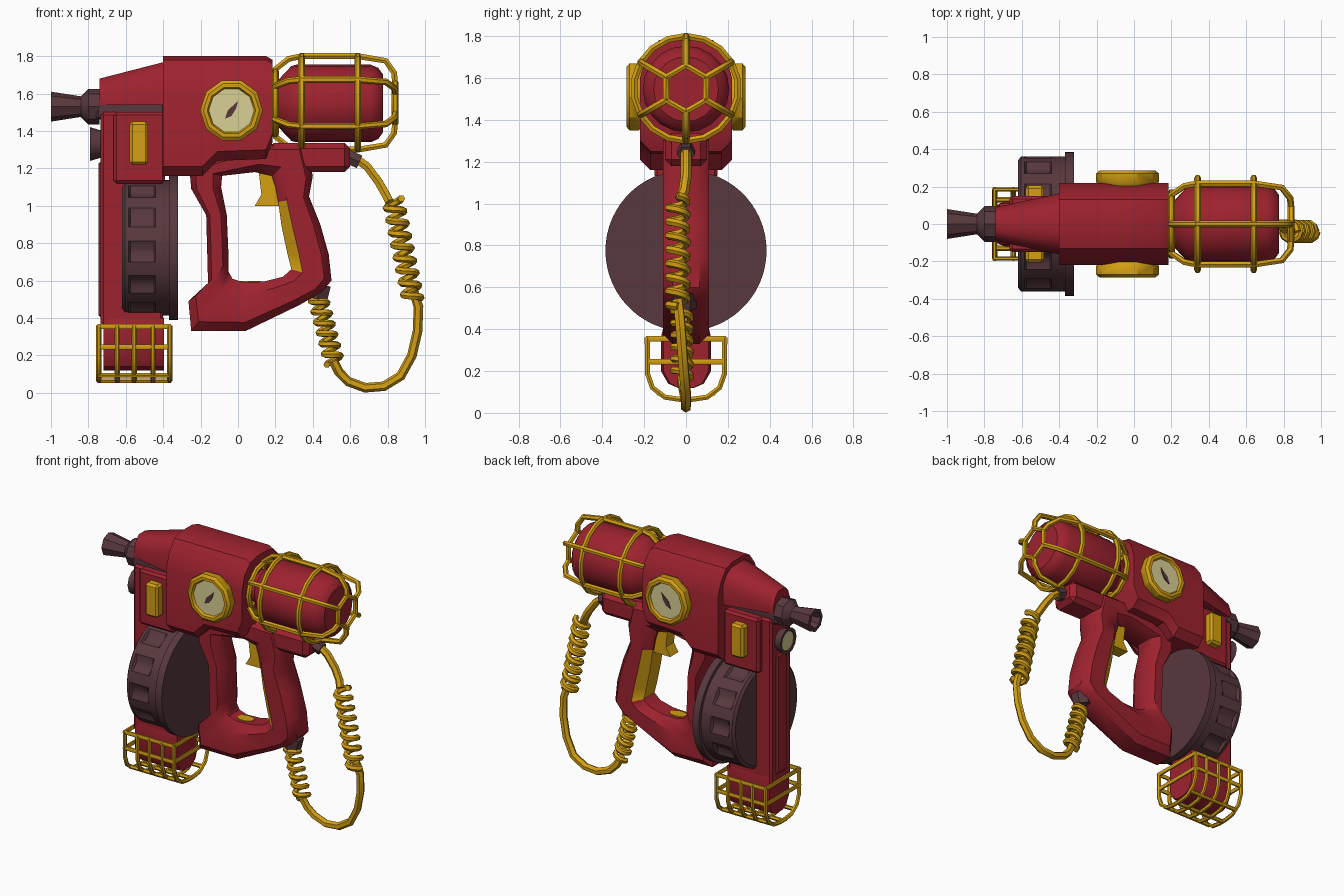
import bpy, bmesh, math
from mathutils import Vector

if "Cube" in bpy.data.objects:
    bpy.data.objects.remove(bpy.data.objects["Cube"])


def material(name, rgb):
    m = bpy.data.materials.new(name)
    m.diffuse_color = (*rgb, 1)
    m.use_nodes = True
    m.node_tree.nodes["Principled BSDF"].inputs["Base Color"].default_value = m.diffuse_color
    return m


RED = material("red_paint", (0.34, 0.016, 0.028))
YELLOW = material("yellow_paint", (0.66, 0.35, 0.006))
DARK = material("dark_metal", (0.098, 0.04, 0.048))
CREAM = material("cream_glass", (0.70, 0.63, 0.30))


def add(name, mesh, mat, angle=35):
    mesh.materials.append(mat)
    mesh.shade_smooth()
    mesh.set_sharp_from_angle(angle=math.radians(angle))
    ob = bpy.data.objects.new(name, mesh)
    bpy.context.collection.objects.link(ob)
    return ob


def loft(name, rings, mat, closed=False, caps=True, angle=35, bevel=0):
    """Skin a list of equal-length point rings."""
    bm = bmesh.new()
    rows = [[bm.verts.new(p) for p in ring] for ring in rings]
    n = len(rows[0])
    pairs = list(zip(rows, rows[1:])) + ([(rows[-1], rows[0])] if closed else [])
    for a, b in pairs:
        for i in range(n):
            j = (i + 1) % n
            bm.faces.new((a[i], a[j], b[j], b[i]))
    if caps and not closed:
        bm.faces.new(rows[0])
        bm.faces.new(rows[-1])
    bmesh.ops.recalc_face_normals(bm, faces=bm.faces)
    if bevel:
        bmesh.ops.bevel(bm, geom=bm.edges[:], offset=bevel, segments=1, affect='EDGES')
    mesh = bpy.data.meshes.new(name)
    bm.to_mesh(mesh)
    bm.free()
    return add(name, mesh, mat, angle)


def box(name, x0, x1, y0, y1, z0, z1, mat, bevel=0.015):
    rings = [[(x, y0, z0), (x, y1, z0), (x, y1, z1), (x, y0, z1)] for x in (x0, x1)]
    return loft(name, rings, mat, bevel=bevel)


def lathe_x(name, profile, z, mat, sides=16):
    """Turn (x, radius) pairs around a lengthwise axis."""
    rings = [[(x, r * math.cos(2 * math.pi * i / sides), z + r * math.sin(2 * math.pi * i / sides))
              for i in range(sides)] for x, r in profile]
    return loft(name, rings, mat)


def lathe_y(name, profile, x, z, mat, sides=10):
    rings = [[(x + r * math.cos(2 * math.pi * i / sides), y, z + r * math.sin(2 * math.pi * i / sides))
              for i in range(sides)] for y, r in profile]
    return loft(name, rings, mat)


def prism(name, pts, y0, y1, mat):
    return loft(name, [[(x, y, z) for x, z in pts] for y in (y0, y1)], mat)


def tube(name, pts, r, mat=YELLOW, cyclic=False):
    cu = bpy.data.curves.new(name + "_path", 'CURVE')
    cu.dimensions = '3D'
    cu.bevel_depth, cu.bevel_resolution, cu.use_fill_caps = r, 1, True
    sp = cu.splines.new('POLY')
    sp.points.add(len(pts) - 1)
    for p, co in zip(sp.points, pts):
        p.co = (*co, 1)
    sp.use_cyclic_u = cyclic
    tmp = bpy.data.objects.new(name + "_path", cu)
    bpy.context.collection.objects.link(tmp)
    mesh = bpy.data.meshes.new_from_object(tmp.evaluated_get(bpy.context.evaluated_depsgraph_get()))
    bpy.data.objects.remove(tmp)
    mesh.materials.clear()
    return add(name, mesh, mat, 50)


# Main body with rounded top and stepped belly
def body_ring(x, bot, top):
    half = [(0.17, bot), (0.22, bot + 0.05), (0.22, 1.60), (0.19, 1.70), (0.13, top - 0.02), (0.06, top)]
    return [(x, y, z) for y, z in half] + [(x, -y, z) for y, z in reversed(half)]


loft("body", [body_ring(*s) for s in ((-0.40, 1.16, 1.80), (-0.19, 1.16, 1.80), (-0.11, 1.24, 1.80),
                                      (0.15, 1.25, 1.80), (0.185, 1.34, 1.78))], RED)


# Tapered nose, barrel and muzzle
def nose_ring(x, w, top):
    half = [(w, 1.54), (w, top - 0.09), (w * 0.75, top - 0.03), (w * 0.4, top)]
    return [(x, y, z) for y, z in half] + [(x, -y, z) for y, z in reversed(half)]


loft("nose", [nose_ring(-0.74, 0.09, 1.68), nose_ring(-0.39, 0.165, 1.77)], RED)
box("barrel_bar", -0.76, -0.39, -0.09, 0.09, 1.46, 1.56, DARK)
lathe_x("muzzle", [(-0.92, 0.035), (-1.0, 0.055), (-1.0, 0.08), (-0.84, 0.055), (-0.80, 0.095), (-0.74, 0.095)],
        1.53, DARK, 8)

# Front frame, column, side plates and lamp
box("front_frame", -0.665, -0.39, -0.15, 0.15, 1.12, 1.50, RED)
box("front_column", -0.735, -0.40, -0.11, 0.11, 0.34, 1.50, RED)
box("column_rib", -0.745, -0.67, -0.06, 0.06, 0.40, 1.24, RED)
for s in (-1, 1):
    box("side_plate", -0.58, -0.48, *sorted((s * 0.13, s * 0.205)), 1.22, 1.45, YELLOW)
lathe_x("lamp", [(-0.68, 0.07), (-0.74, 0.075), (-0.79, 0.09), (-0.79, 0.07), (-0.775, 0.065)][::-1], 1.33, DARK, 12)
lathe_x("lamp_lens", [(-0.785, 0.066), (-0.777, 0.066)], 1.33, CREAM, 12)

# Drum with notched grip band and rear flange
drum = []
for x, r, notch in ((-0.62, 0.34, 0), (-0.605, 0.36, 0), (-0.585, 0.362, 0), (-0.575, 0.362, 1), (-0.45, 0.362, 1),
                    (-0.44, 0.362, 0), (-0.37, 0.362, 0), (-0.37, 0.385, 0), (-0.32, 0.385, 0)):
    ring = []
    for i in range(60):
        rr = r - (0.022 if notch and i % 5 < 2 else 0)
        a = 2 * math.pi * i / 60
        ring.append((x, rr * math.cos(a), 0.775 + rr * math.sin(a)))
    drum.append(ring)
loft("drum", drum, DARK)

# Gauges on both sides
for s in (-1, 1):
    lathe_y("gauge_ring", [(s * y, r) for y, r in ((0.20, 0.15), (0.225, 0.168), (0.27, 0.168), (0.285, 0.15),
                                                   (0.285, 0.13), (0.265, 0.12))], -0.035, 1.51, YELLOW)
    lathe_y("gauge_face", [(s * 0.262, 0.122), (s * 0.268, 0.122)], -0.035, 1.51, CREAM)
    prism("gauge_needle", [(-0.07, 1.465), (-0.035, 1.48), (-0.01, 1.52), (0.0, 1.56), (-0.055, 1.51)],
          s * 0.266, s * 0.273, DARK)

# Grip loop: chamfered section swept through outer / inner outline pairs
outline = [((0.38, 1.05), (0.215, 1.02)), ((0.44, 0.90), (0.235, 0.88)), ((0.485, 0.74), (0.265, 0.74)),
           ((0.50, 0.60), (0.285, 0.66)), ((0.45, 0.54), (0.24, 0.62)), ((0.33, 0.47), (0.14, 0.595)),
           ((0.04, 0.33), (0.03, 0.59)), ((-0.25, 0.33), (-0.03, 0.61)), ((-0.265, 0.49), (-0.052, 0.65)),
           ((-0.16, 0.58), (-0.05, 0.72)), ((-0.17, 0.95), (-0.06, 0.95)), ((-0.25, 1.09), (-0.09, 1.10)),
           ((-0.26, 1.20), (-0.085, 1.16)), ((0.16, 1.33), (0.09, 1.18)), ((0.36, 1.33), (0.18, 1.16)),
           ((0.40, 1.16), (0.20, 1.10))]
section = [(0, -0.065), (0.18, -0.11), (0.72, -0.11), (1, -0.06), (1, 0.06), (0.72, 0.11), (0.18, 0.11), (0, 0.065)]
grip = loft("grip", [[(o[0] + (i[0] - o[0]) * t, y, o[1] + (i[1] - o[1]) * t) for t, y in section]
                     for o, i in outline], RED, closed=True, angle=40)
# Yellow pad along the inner edge of the rear grip
grip.data.materials.append(YELLOW)
for f in grip.data.polygons:
    if f.index < 3 * len(section) and f.index % len(section) in (2, 3, 4):
        f.material_index = 1
lathe = [[(0.06 + 0.06 * math.cos(a * math.pi / 6), 0.04 * math.sin(a * math.pi / 6), z) for a in range(12)]
         for z in (0.585, 0.598)]
loft("floor_button", lathe, YELLOW)
box("grip_tail", 0.16, 0.60, -0.10, 0.10, 1.18, 1.335, RED, 0.03)
prism("trigger", [(0.11, 1.19), (0.22, 1.19), (0.22, 1.0), (0.09, 1.0), (0.125, 1.06)], -0.045, 0.045, YELLOW)

# Rear tank and its cage
lathe_x("tank", [(0.16, 0.12), (0.21, 0.12), (0.285, 0.20), (0.31, 0.207), (0.71, 0.207), (0.75, 0.19), (0.775, 0.155)],
        1.547, RED, 20)


def around(x, r, a):
    return (x, r * math.cos(a), 1.55 + r * math.sin(a))


for k in range(6):
    a = math.radians(90 + 60 * k)
    tube("tank_cage_bar", [around(x, r, a) for x, r in ((0.195, 0.13), (0.20, 0.18), (0.27, 0.235), (0.34, 0.25),
                                                        (0.64, 0.25), (0.79, 0.225), (0.835, 0.16), (0.84, 0.10))],
         0.018)
for x, r, n in ((0.34, 0.25, 18), (0.64, 0.25, 18), (0.84, 0.11, 6), (0.20, 0.17, 12)):
    tube("tank_cage_ring", [around(x, r, math.radians(90) + 2 * math.pi * i / n) for i in range(n)], 0.018, cyclic=True)


# Foot with rounded underside and its basket cage
def foot_ring(x, s):
    half = [(0.11, 0.40), (0.12 * s, 0.36), (0.12 * s, 0.20), (0.085 * s, 0.14), (0.04 * s, 0.12)]
    return [(x, y, z) for y, z in half] + [(x, -y, z) for y, z in reversed(half)]


loft("foot", [foot_ring(-0.72, 0.9), foot_ring(-0.69, 1), foot_ring(-0.43, 1), foot_ring(-0.395, 0.9)], RED)
for x in (-0.745, -0.645, -0.555, -0.455, -0.365):
    hoop = [(0.185, 0.36), (0.185, 0.19), (0.16, 0.12), (0.10, 0.075), (0.03, 0.065)]
    tube("foot_cage_hoop", [(x, y, z) for y, z in hoop] + [(x, -y, z) for y, z in reversed(hoop)], 0.014)
for z in (0.355, 0.245):
    tube("foot_cage_rim", [(-0.745, -0.185, z), (-0.365, -0.185, z), (-0.365, 0.185, z), (-0.745, 0.185, z)],
         0.015, cyclic=True)
for y, z in ((0, 0.065), (0.13, 0.095), (-0.13, 0.095)):
    tube("foot_cage_rail", [(-0.745, y, z), (-0.365, y, z)], 0.014)

# Coiled cord and its end sockets
Y = -0.04


def coil(a, b, turns, r):
    a, b = Vector(a), Vector(b)
    v = (b - a).normalized().cross(Vector((0, 1, 0)))
    n = turns * 10
    return [a.lerp(b, i / n) + v * r * math.cos(i * math.pi / 5) + Vector((0, r * math.sin(i * math.pi / 5), 0))
            for i in range(n + 1)]


tube("cord_top", [(0.62, 0, 1.26), (0.69, 0, 1.21), (0.75, 0, 1.13), (0.79, -0.01, 1.06), (0.81, -0.03, 1.02)], 0.026)
tube("cord_coil_long", coil((0.83, Y, 1.03), (0.935, Y, 0.50), 8, 0.045), 0.02)
tube("cord_loop", [(0.94, Y, 0.54), (0.965, -0.03, 0.46), (0.96, -0.02, 0.33), (0.93, -0.01, 0.20), (0.87, 0, 0.09),
                   (0.78, 0, 0.035), (0.68, 0, 0.027), (0.59, 0, 0.06), (0.54, -0.01, 0.11), (0.51, -0.02, 0.17)], 0.026)
tube("cord_coil_short", coil((0.515, -0.02, 0.16), (0.43, -0.02, 0.50), 6, 0.042), 0.018)
tube("socket_top", [(0.57, 0, 1.27), (0.65, 0, 1.235)], 0.042, DARK)
tube("socket_bottom", [(0.445, -0.01, 0.58), (0.425, -0.01, 0.50)], 0.06, DARK)
